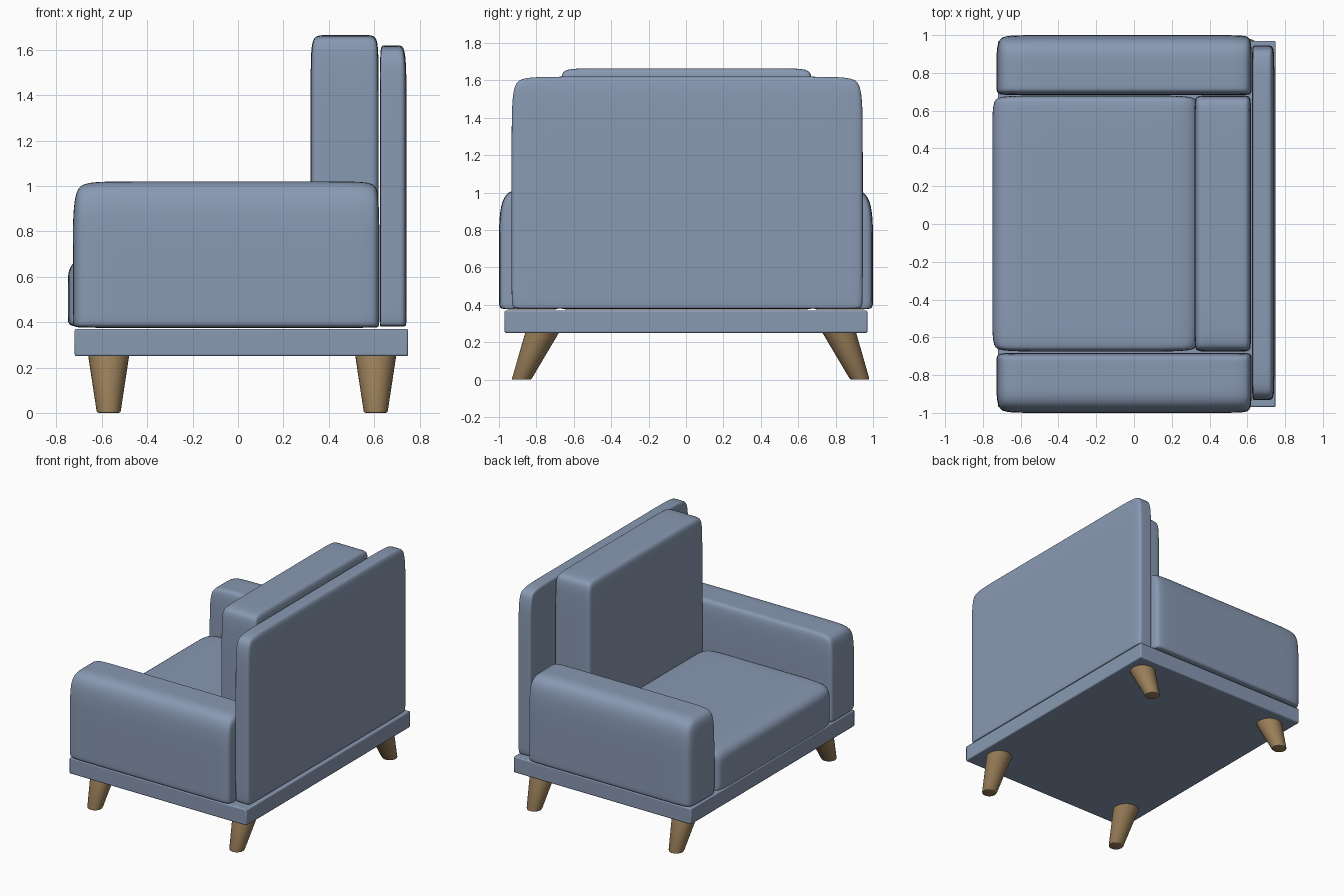
import bpy, bmesh
from itertools import product

if "Cube" in bpy.data.objects:
    bpy.data.objects.remove(bpy.data.objects["Cube"])


def material(name, color):
    m = bpy.data.materials.new(name)
    m.diffuse_color = color
    m.use_nodes = True
    m.node_tree.nodes["Principled BSDF"].inputs["Base Color"].default_value = m.diffuse_color
    return m


fabric = material("blue_fabric", (0.25, 0.32, 0.45, 1))
wood = material("brown_wood", (0.32, 0.21, 0.10, 1))


def finish(name, bm, mat):
    bmesh.ops.recalc_face_normals(bm, faces=bm.faces)
    me = bpy.data.meshes.new(name)
    bm.to_mesh(me)
    bm.free()
    me.materials.append(mat)
    ob = bpy.data.objects.new(name, me)
    bpy.context.collection.objects.link(ob)
    bpy.ops.object.select_all(action='DESELECT')
    ob.select_set(True)
    bpy.context.view_layer.objects.active = ob
    return ob


def soft_box(name, lo, hi, near, far):
    """Subdivided box; near/far are support-loop distances from each end."""
    bm = bmesh.new()
    cuts = [(lo[k], lo[k] + near[k], hi[k] - far[k], hi[k]) for k in range(3)]
    verts = {}

    def vert(i):
        if i not in verts:
            verts[i] = bm.verts.new([cuts[k][i[k]] for k in range(3)])
        return verts[i]

    for axis, end, a, b in product(range(3), (0, 3), range(3), range(3)):
        face = []
        for da, db in ((0, 0), (1, 0), (1, 1), (0, 1)):
            i = [a + da, b + db]
            i.insert(axis, end)
            face.append(vert(tuple(i)))
        bm.faces.new(face)
    ob = finish(name, bm, fabric)
    sub = ob.modifiers.new("soften", 'SUBSURF')
    sub.levels = sub.render_levels = 3
    bpy.ops.object.shade_smooth()
    return ob


# Base plate
bm = bmesh.new()
bmesh.ops.create_cube(bm, size=1)
for v in bm.verts:
    v.co = (0.015 + v.co.x * 1.47, v.co.y * 1.94, 0.31 + v.co.z * 0.12)
base = finish("base", bm, fabric)
bev = base.modifiers.new("edge", 'BEVEL')
bev.width, bev.segments = 0.008, 2
bpy.ops.object.shade_smooth_by_angle()

# Seat and back
soft_box("seat_cushion", (-0.75, -0.675, 0.375), (0.345, 0.68, 0.69),
         (0.25, 0.06, 0.03), (0.25, 0.06, 0.12))
soft_box("back_cushion", (0.32, -0.675, 0.38), (0.62, 0.68, 1.665),
         (0.05, 0.08, 0.03), (0.04, 0.08, 0.2))
soft_box("back_panel", (0.625, -0.932, 0.38), (0.743, 0.945, 1.62),
         (0.012, 0.11, 0.02), (0.035, 0.11, 0.3))

# Arms, rounded on the outer top edge
soft_box("left_arm", (-0.728, 0.682, 0.375), (0.623, 1.0, 1.02),
         (0.10, 0.04, 0.02), (0.05, 0.16, 0.3))
soft_box("right_arm", (-0.728, -1.0, 0.375), (0.623, -0.682, 1.02),
         (0.10, 0.16, 0.02), (0.05, 0.04, 0.3))

# Tapered legs splayed outward
for label, x, y, side in (("front_left", -0.57, 0.82, 1), ("front_right", -0.57, -0.77, -1),
                          ("rear_left", 0.607, 0.82, 1), ("rear_right", 0.607, -0.77, -1)):
    bm = bmesh.new()
    bmesh.ops.create_cone(bm, cap_ends=True, segments=32, radius1=0.052,
                          radius2=0.09, depth=0.25)
    bottom = [e for e in bm.edges if all(v.co.z < 0 for v in e.verts)]
    bmesh.ops.bevel(bm, geom=bottom, offset=0.008, segments=2, profile=0.5, affect='EDGES')
    for v in bm.verts:
        z = v.co.z + 0.125
        v.co = (x + v.co.x, y + v.co.y + side * 0.11 * (1 - z / 0.25), z)
    finish(label + "_leg", bm, wood)
    bpy.ops.object.shade_smooth_by_angle()
